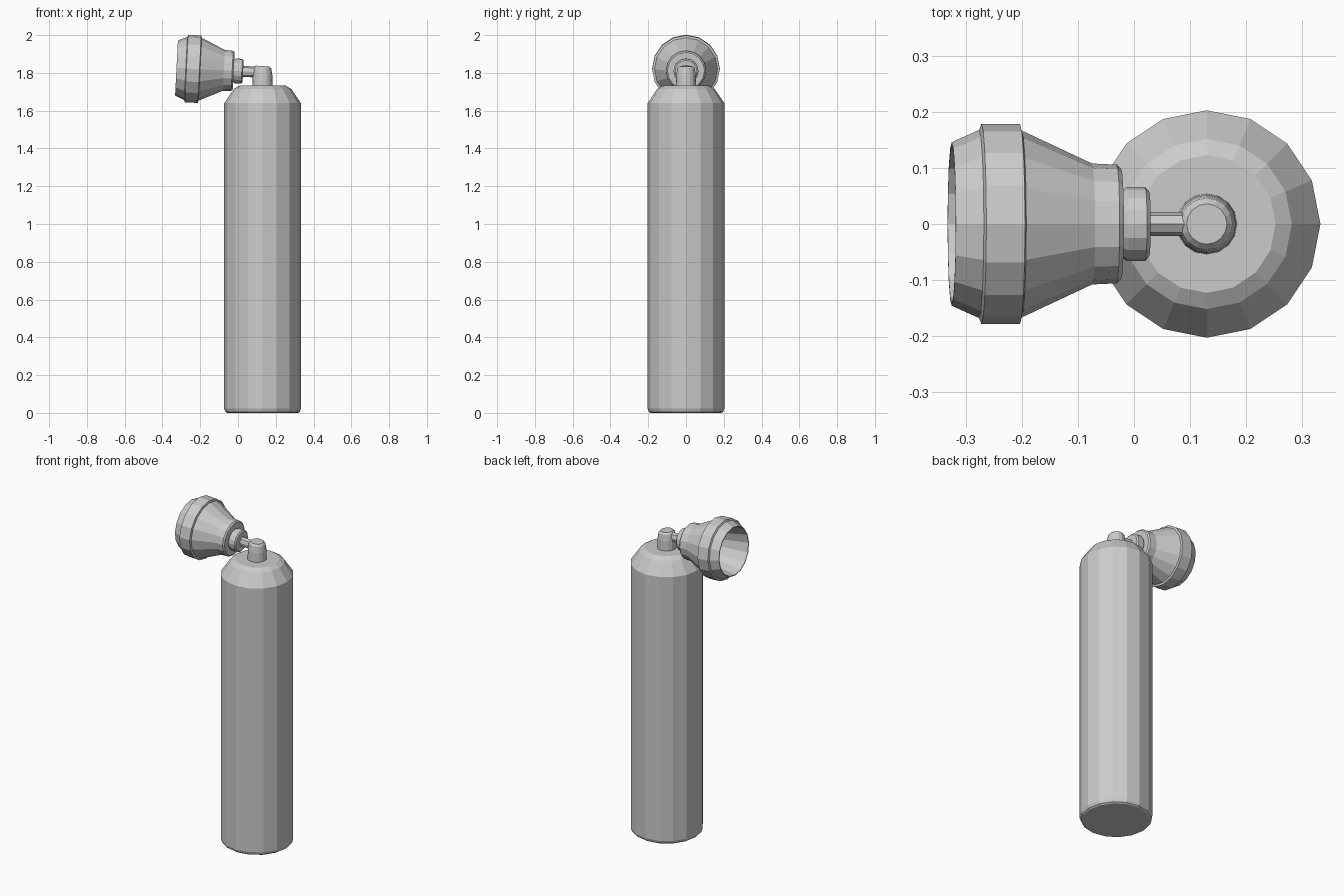
import bpy, bmesh, math
from mathutils import Matrix

if "Cube" in bpy.data.objects:
    bpy.data.objects.remove(bpy.data.objects["Cube"])


def lathe(name, profile, sides=16, matrix=Matrix()):
    """Revolve (height, radius) pairs around local z; zero radius becomes a pole."""
    bm = bmesh.new()
    rings = []
    for h, r in profile:
        if r == 0:
            rings.append([bm.verts.new((0, 0, h))] * sides)
        else:
            rings.append([bm.verts.new((r * math.cos(2 * math.pi * i / sides),
                                        r * math.sin(2 * math.pi * i / sides), h))
                          for i in range(sides)])
    for a, b in zip(rings, rings[1:]):
        for i in range(sides):
            j = (i + 1) % sides
            face = list(dict.fromkeys((a[i], a[j], b[j], b[i])))
            bm.faces.new(face)
    bmesh.ops.recalc_face_normals(bm, faces=bm.faces)
    bm.transform(matrix)
    mesh = bpy.data.meshes.new(name)
    bm.to_mesh(mesh)
    bm.free()
    obj = bpy.data.objects.new(name, mesh)
    bpy.context.collection.objects.link(obj)
    return obj


X = 0.13
upright = Matrix.Translation((X, 0, 0))

# tank with rounded shoulder and bevelled foot
lathe("tank", [(0, 0), (0, .188), (.006, .197), (.022, .203), (1.64, .203),
               (1.715, .152), (1.732, .123), (1.732, 0)], matrix=upright)

# valve stem, its top leaning down very slightly to the right
lean = Matrix.Identity(4)
lean[2][0] = -0.06
lathe("valve_stem", [(1.71, 0), (1.71, .055), (1.79, .052), (1.825, .046),
                     (1.836, .036), (1.836, 0)], matrix=upright @ lean)

# horn axis points to -x, tilted slightly upwards
axis = Matrix.Translation((.027, 0, 1.808)) @ Matrix.Rotation(math.radians(-87.1), 4, 'Y')

# connecting pipe between stem and horn
lathe("connecting_pipe", [(-.09, 0), (-.09, .029), (.01, .029), (.01, 0)], sides=8,
      matrix=axis @ Matrix.Diagonal((1, .75, 1, 1)))

# collar behind the horn
lathe("collar", [(0, 0), (0, .058), (.007, .066), (.04, .066), (.048, .061),
                 (.056, .061), (.056, 0)], matrix=axis)

# hollow horn with raised band
lathe("horn", [(.05, 0), (.05, .098), (.058, .106), (.102, .108), (.228, .167),
               (.231, .179), (.300, .179), (.304, .168), (.353, .146),
               (.353, .141), (.11, .09), (.11, 0)], matrix=axis)
